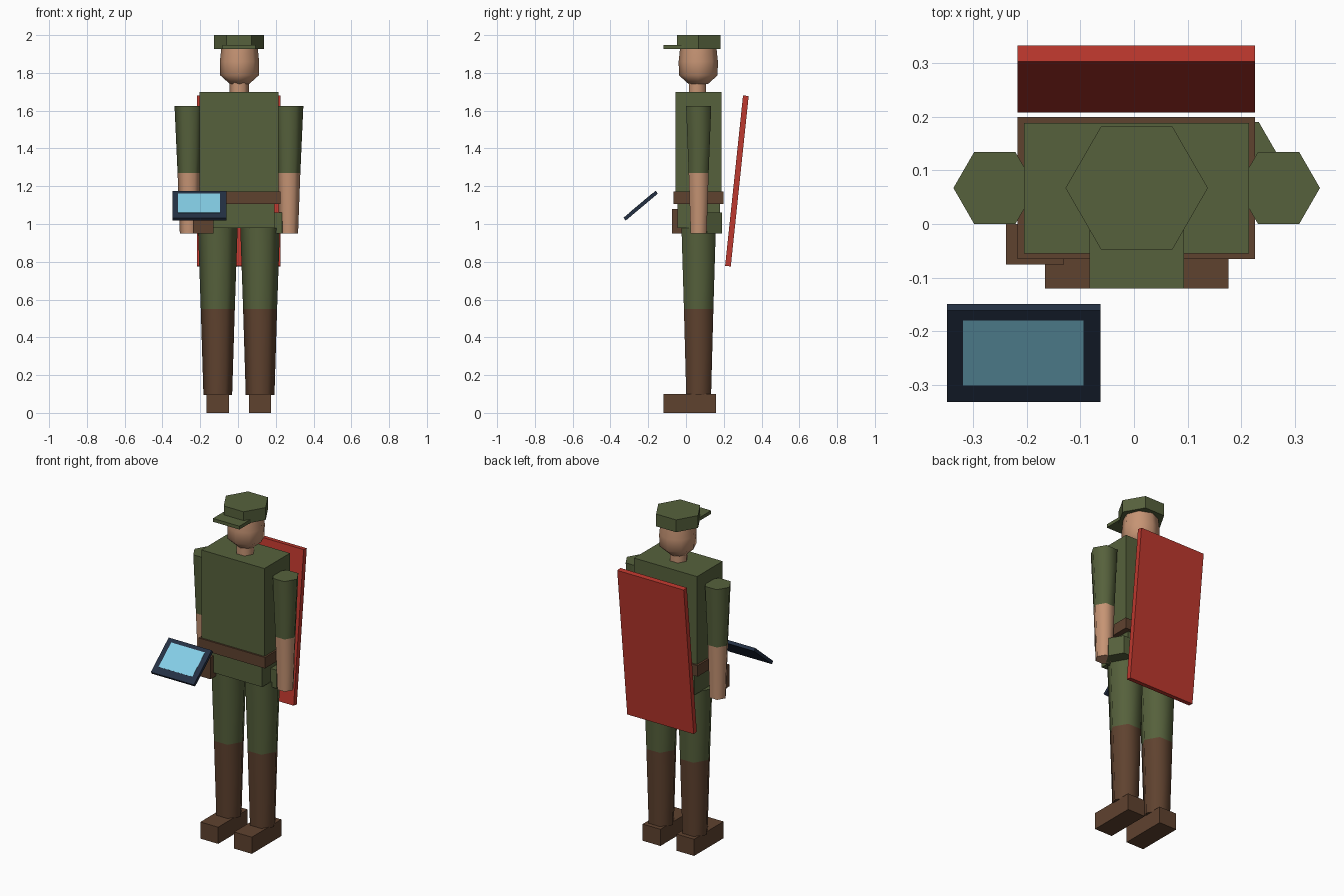
import bpy, bmesh, math
from mathutils import Matrix

old = bpy.data.objects.get("Cube")
if old:
    bpy.data.objects.remove(old, do_unlink=True)

CX, CY = 0.005, 0.067  # body axis


def material(name, rgb):
    lin = [((c / 255 + 0.055) / 1.055) ** 2.4 for c in rgb] + [1]
    m = bpy.data.materials.new(name)
    m.use_nodes = True
    m.diffuse_color = lin
    m.node_tree.nodes["Principled BSDF"].inputs["Base Color"].default_value = lin
    return m


green = material("olive_green", (86, 97, 60))
brown = material("leather_brown", (95, 66, 47))
skin = material("skin", (198, 148, 116))
red = material("shield_red", (190, 56, 46))
navy = material("dark_navy", (36, 48, 68))
cyan = material("screen_blue", (132, 206, 230))


def finish(name, bm, mats, smooth=False):
    bmesh.ops.recalc_face_normals(bm, faces=bm.faces)
    me = bpy.data.meshes.new(name)
    bm.to_mesh(me)
    bm.free()
    for m in mats:
        me.materials.append(m)
    ob = bpy.data.objects.new(name, me)
    bpy.context.collection.objects.link(ob)
    if smooth:
        bpy.ops.object.select_all(action='DESELECT')
        ob.select_set(True)
        bpy.context.view_layer.objects.active = ob
        bpy.ops.object.shade_smooth_by_angle(angle=math.radians(62))
    return ob


def box(name, x, y, z, mat, tilt=0):
    """Box from (min, max) ranges, optionally tilted about x at its centre."""
    bm = bmesh.new()
    size = [b - a for a, b in (x, y, z)]
    mid = [(a + b) / 2 for a, b in (x, y, z)]
    bmesh.ops.create_cube(bm, size=1, matrix=Matrix.Translation(mid)
                          @ Matrix.Rotation(tilt, 4, 'X') @ Matrix.Diagonal(size + [1]))
    return finish(name, bm, [mat])


def lathe(name, x, y, profile, mats, sides=6, smooth=True, split=None):
    """Stack of polygon rings (z, radius); faces below split take the second material."""
    bm = bmesh.new()
    rings = []
    for z, r in profile:
        rings.append([bm.verts.new((x + r * math.cos(k * math.tau / sides),
                                    y + r * math.sin(k * math.tau / sides), z))
                      for k in range(sides)])
    for low, high in zip(rings, rings[1:]):
        for k in range(sides):
            j = (k + 1) % sides
            bm.faces.new((low[k], low[j], high[j], high[k]))
    bm.faces.new(rings[0])
    bm.faces.new(rings[-1])
    if split is not None:
        for f in bm.faces:
            f.material_index = int(f.calc_center_median().z < split)
    return finish(name, bm, mats, smooth)


# Limbs, one set per side
for side, s in (("left", 1), ("right", -1)):
    lathe(side + "_arm", CX + s * 0.264, CY,
          [(0.95, 0.049), (1.27, 0.061), (1.625, 0.077)], [green, skin], split=1.27)
    lathe(side + "_leg", CX + s * 0.112, CY,
          [(0.095, 0.076), (0.55, 0.09), (0.98, 0.105)], [green, brown], split=0.55)
    shoe_x = CX + s * 0.112
    box(side + "_shoe", (shoe_x - 0.059, shoe_x + 0.059), (-0.12, 0.16), (0, 0.1), brown)

# Trunk and belt
box("torso", (-0.205, 0.214), (-0.055, 0.188), (1.14, 1.70), green)
box("hips", (-0.182, 0.192), (-0.045, 0.18), (0.978, 1.14), green)
box("belt", (-0.217, 0.225), (-0.065, 0.199), (1.106, 1.172), brown)

# Belt gear
box("pouch", (-0.238, -0.13), (-0.075, 0.0), (0.95, 1.08), brown)
lathe("canteen", 0.187, 0.112, [(0.95, 0.09), (1.06, 0.09)], [green], smooth=False)

# Head and cap
lathe("neck", 0.007, 0.06, [(1.69, 0.052), (1.77, 0.052)], [skin])
lathe("head", 0.008, 0.065, [(1.742, 0.052), (1.787, 0.102), (1.86, 0.104), (1.935, 0.096)],
      [skin], sides=8)
lathe("cap", CX, CY, [(1.926, 0.1325), (2.0, 0.1325)], [green], smooth=False)
box("cap_brim", (-0.083, 0.093), (-0.12, 0.0), (1.927, 1.947), green)

# Shield on the back, leaning away at the top
box("back_shield", (-0.217, 0.225), (0.2545, 0.2845), (0.7745, 1.6815), red,
    tilt=-math.radians(6))

# Tablet held out in front, tilted up to the face
angle = math.radians(40)
box("tablet", (-0.348, -0.062), (-0.351, -0.129), (1.0875, 1.1065), navy, tilt=angle)
box("tablet_screen", (-0.318, -0.094), (-0.3165, -0.1595), (1.1055, 1.1115), cyan, tilt=angle)
